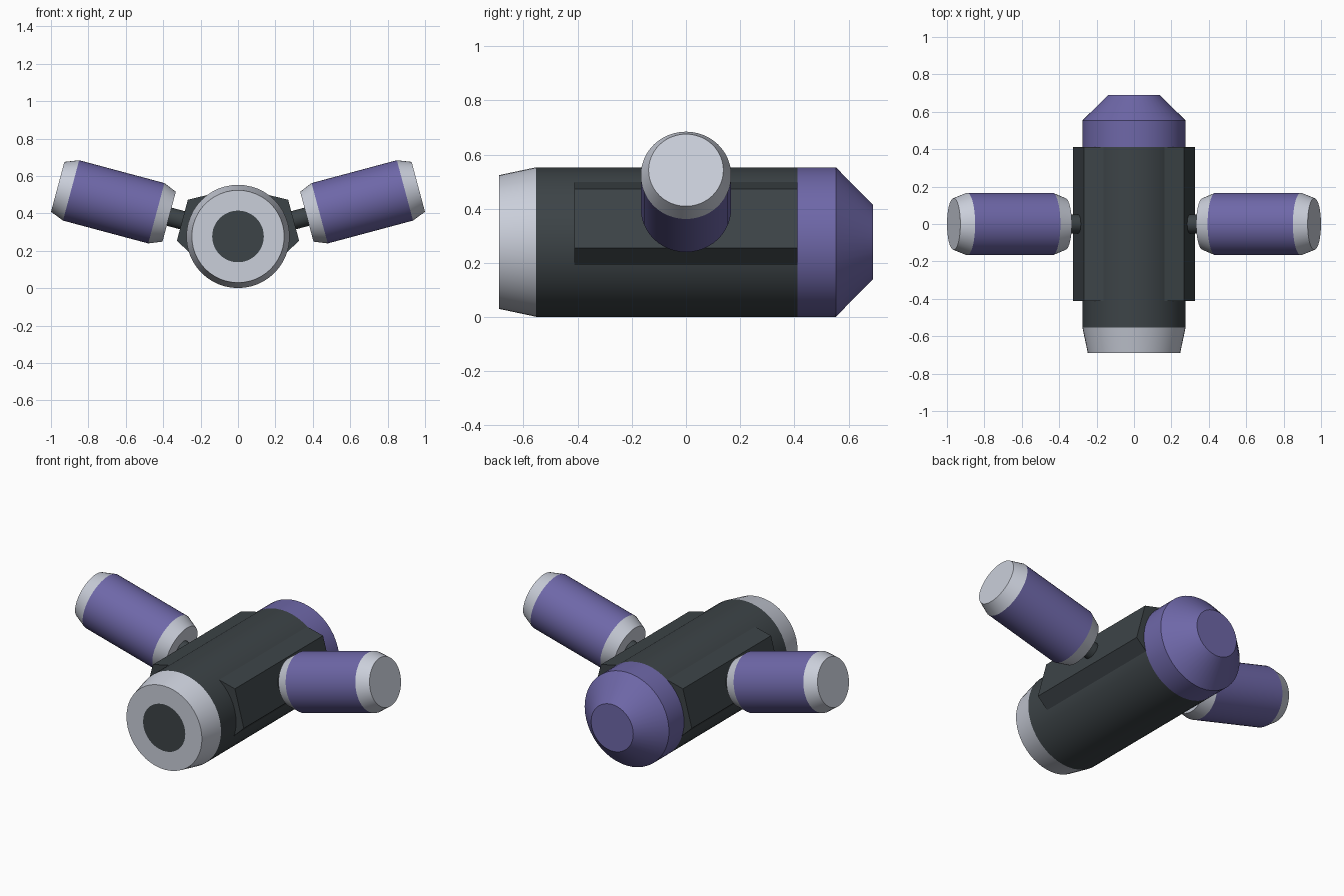
import bpy, bmesh, math
from mathutils import Matrix, Vector

if "Cube" in bpy.data.objects:
    bpy.data.objects.remove(bpy.data.objects["Cube"], do_unlink=True)


def material(name, rgb):
    m = bpy.data.materials.new(name)
    m.use_nodes = True
    m.diffuse_color = (*rgb, 1)
    m.node_tree.nodes["Principled BSDF"].inputs["Base Color"].default_value = (*rgb, 1)
    return m


PURPLE = material("purple", (0.156, 0.136, 0.392))
LIGHT = material("light_grey", (0.59, 0.62, 0.70))
DARK = material("dark_grey", (0.046, 0.057, 0.063))


def finish(name, bm, mats, mirror):
    """Turn a bmesh into an object, smooth with sharp creases."""
    bmesh.ops.recalc_face_normals(bm, faces=bm.faces)
    for f in bm.faces:
        f.smooth = True
    for e in bm.edges:
        e.smooth = e.calc_face_angle(0) < math.radians(9)
    mesh = bpy.data.meshes.new(name)
    bm.to_mesh(mesh)
    bm.free()
    for m in mats:
        mesh.materials.append(m)
    ob = bpy.data.objects.new(name, mesh)
    bpy.context.collection.objects.link(ob)
    if mirror:
        ob.modifiers.new("mirror", 'MIRROR').use_axis[0] = True
    return ob


def lathe(name, profile, bands, matrix, mirror=False, segments=48):
    """Spin (position, radius) points about local z; bands = start cap, strips, end cap."""
    mats = list(dict.fromkeys(bands))
    bm = bmesh.new()
    rings = []
    for pos, r in profile:
        angles = [2 * math.pi * i / segments for i in range(segments)]
        rings.append([bm.verts.new(matrix @ Vector((r * math.cos(a), r * math.sin(a), pos)))
                      for a in angles])
    bm.faces.new(rings[0]).material_index = mats.index(bands[0])
    bm.faces.new(rings[-1]).material_index = mats.index(bands[-1])
    for lower, upper, band in zip(rings, rings[1:], bands[1:]):
        for i in range(segments):
            j = (i + 1) % segments
            f = bm.faces.new((lower[i], lower[j], upper[j], upper[i]))
            f.material_index = mats.index(band)
    return finish(name, bm, mats, mirror)


# Main body, lying along y
body_axis = Matrix.Translation((0, 0, 0.277)) @ Matrix.Rotation(-math.pi / 2, 4, 'X')
lathe("main_body",
      [(-0.69, 0.138), (-0.69, 0.247), (-0.553, 0.276), (0.412, 0.276),
       (0.553, 0.276), (0.69, 0.138)],
      [DARK, LIGHT, LIGHT, DARK, PURPLE, PURPLE, PURPLE], body_axis)

# Side arms rise outward at 15 degrees
arm = Matrix.Translation((0, 0, 0.284)) @ Matrix.Rotation(math.radians(75), 4, 'Y')
lathe("side_pods",
      [(0.381, 0.138), (0.452, 0.167), (0.924, 0.167), (0.998, 0.138)],
      [LIGHT, LIGHT, PURPLE, LIGHT, LIGHT], arm, mirror=True)
lathe("pod_struts", [(0.2, 0.05), (0.42, 0.05)], [DARK] * 3, arm, mirror=True)

# Bevelled mounting blocks running along the flanks
bm = bmesh.new()
section = [(0.308, 0.113), (0.15, 0.2), (0.15, -0.2), (0.308, -0.113)]
base = bm.faces.new([bm.verts.new(arm @ Vector((-p, -0.412, d))) for d, p in section])
new = bmesh.ops.extrude_face_region(bm, geom=[base], use_keep_orig=True)["geom"]
bmesh.ops.translate(bm, vec=(0, 0.824, 0),
                    verts=[v for v in new if isinstance(v, bmesh.types.BMVert)])
finish("mounting_blocks", bm, [DARK], True)
